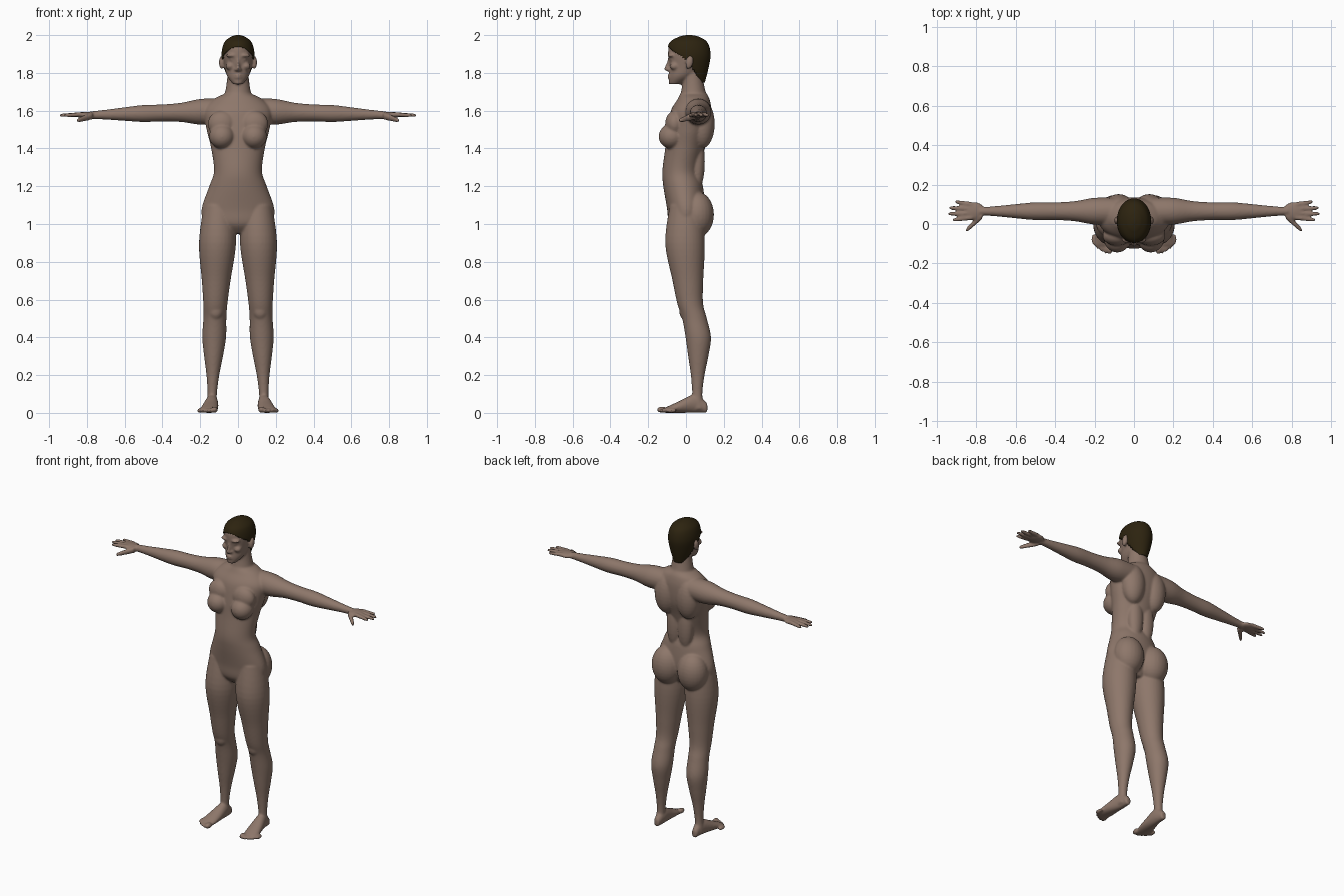
import bpy
import bmesh
import math
from mathutils import Matrix, Vector

default_cube = bpy.data.objects.get("Cube")
if default_cube:
    bpy.data.objects.remove(default_cube, do_unlink=True)


def make_material(name, colour):
    material = bpy.data.materials.new(name)
    material.use_nodes = True
    material.diffuse_color = (*colour, 1)
    shader = material.node_tree.nodes["Principled BSDF"]
    shader.inputs["Base Color"].default_value = (*colour, 1)
    return material


def catmull(before, start, end, after, t):
    """Smooth curve from start to end, passing through both."""
    leave, arrive = (end - before) / 2, (after - start) / 2
    bend = 3 * (end - start) - 2 * leave - arrive
    twist = leave + arrive - 2 * (end - start)
    return start + t * (leave + t * (bend + t * twist))


def refine(rings, steps):
    """Add smoothly interpolated cross-sections between the given ones."""
    smooth = []
    padded = [rings[0], *rings, rings[-1]]
    for before, start, end, after in zip(padded, padded[1:], padded[2:], padded[3:]):
        for step in range(steps):
            smooth.append([catmull(*values, step / steps)
                           for values in zip(before, start, end, after)])
    return smooth + [rings[-1]]


def loft(bm, axis, rings, sides=32, steps=6):
    """Skin elliptical sections: position, two centres, two radii."""
    place = {"x": lambda t, u, v: (t, u, v),
             "y": lambda t, u, v: (u, t, v),
             "z": lambda t, u, v: (u, v, t)}[axis]
    loops = []
    for position, centre_u, centre_v, radius_u, radius_v in refine(rings, steps):
        loop = []
        for side in range(sides):
            angle = math.tau * side / sides
            u = centre_u + radius_u * math.cos(angle)
            v = centre_v + radius_v * math.sin(angle)
            loop.append(bm.verts.new(place(position, u, v)))
        loops.append(loop)
    for lower, upper in zip(loops, loops[1:]):
        for side in range(sides):
            bm.faces.new((lower[side - 1], lower[side], upper[side], upper[side - 1]))
    bm.faces.new(reversed(loops[0]))
    bm.faces.new(loops[-1])


def upright(sections):
    """Central sections from height, half width, front and back."""
    return [(height, 0, (front + back) / 2, half_width, (back - front) / 2)
            for height, half_width, front, back in sections]


def blob(bm, centre, radii, tilt=0):
    matrix = (Matrix.Translation(centre) @ Matrix.Rotation(tilt, 4, "X")
              @ Matrix.Diagonal((*radii, 1)))
    bmesh.ops.create_uvsphere(bm, u_segments=24, v_segments=16, radius=1, matrix=matrix)


def finger(bm, base, tip, base_radius, tip_radius):
    """A tapering finger with a rounded tip."""
    base, tip = Vector(base), Vector(tip)
    radius = Vector((0, base_radius, base_radius))
    end_radius = Vector((0, tip_radius, tip_radius))
    near_tip = base.lerp(tip, 0.85)
    loft(bm, "x", [(*base, *radius.yz), (*near_tip, *end_radius.yz),
                   (*tip, *(end_radius.yz / 2))], sides=16)


def finish(name, bm, material):
    bmesh.ops.recalc_face_normals(bm, faces=bm.faces[:])
    for face in bm.faces:
        face.smooth = True
    mesh = bpy.data.meshes.new(name)
    bm.to_mesh(mesh)
    bm.free()
    mesh.materials.append(material)
    part = bpy.data.objects.new(name, mesh)
    bpy.context.collection.objects.link(part)
    return part


skin = make_material("warm skin", (0.27, 0.185, 0.145))
dark_hair = make_material("dark brown hair", (0.026, 0.017, 0.005))

bm = bmesh.new()

# Arm: round sections on a gently falling line
arm_profile = [(0.1, 0.068), (0.2, 0.068), (0.3, 0.051), (0.4, 0.045),
               (0.5, 0.045), (0.6, 0.036), (0.7, 0.026), (0.78, 0.02)]
loft(bm, "x", [(reach, 0.065, 1.6 - 0.03 * reach, radius, radius)
               for reach, radius in arm_profile])

# Palm, fingers and thumb
blob(bm, (0.81, 0.066, 1.577), (0.055, 0.046, 0.017))
for i in range(4):
    reach = 0.945 - 0.013 * (i - 1.3) ** 2
    finger(bm, (0.82, 0.033 + 0.022 * i, 1.58),
           (reach, 0.02 + 0.031 * i, 1.575), 0.013, 0.01)
finger(bm, (0.77, 0.045, 1.573), (0.852, -0.033, 1.548), 0.02, 0.014)

# Leg: height, depth position and radius, leaning outward to the ankle
leg_profile = [(1.1, 0, 0.08), (0.9, -0.005, 0.098), (0.7, 0.01, 0.076),
               (0.58, 0.022, 0.064), (0.5, 0.045, 0.061), (0.4, 0.065, 0.063),
               (0.3, 0.065, 0.05), (0.2, 0.062, 0.034), (0.1, 0.06, 0.025),
               (0.02, 0.065, 0.028)]
loft(bm, "z", [(height, 0.14 - 0.035 * height, depth, radius, radius * 1.07)
               for height, depth, radius in leg_profile])
blob(bm, (0.118, 0, 0.54), (0.04, 0.036, 0.05))

# Foot: each section rests on the ground
foot_profile = [(0.113, 0.136, 0.018, 0.05), (0.05, 0.137, 0.031, 0.098),
                (-0.04, 0.148, 0.044, 0.06), (-0.11, 0.157, 0.046, 0.028)]
loft(bm, "y", [(depth, centre, top / 2, half_width, top / 2)
               for depth, centre, half_width, top in foot_profile])
for i in range(5):
    size = 0.012 if i else 0.017
    blob(bm, (0.124 + 0.02 * i, -0.126 + 0.003 * i * i, size), (size, 0.028, size))

# Chest, shoulder blade, lower back, seat and ear
blob(bm, (0.085, -0.075, 1.465), (0.068, 0.07, 0.066), tilt=0.25)
blob(bm, (0.085, -0.06, 1.53), (0.075, 0.05, 0.07))
blob(bm, (0.078, 0.085, 1.53), (0.075, 0.067, 0.13))
blob(bm, (0.04, 0.06, 1.33), (0.05, 0.04, 0.15))
blob(bm, (0.092, 0.06, 1.05), (0.095, 0.088, 0.12))
blob(bm, (0.087, 0.018, 1.855), (0.014, 0.02, 0.036), tilt=-0.2)

# Brow, eye, cheek and nostril
blob(bm, (0.034, -0.078, 1.892), (0.03, 0.02, 0.01))
blob(bm, (0.033, -0.071, 1.872), (0.014, 0.014, 0.01))
blob(bm, (0.042, -0.062, 1.835), (0.024, 0.023, 0.02))
blob(bm, (0.009, -0.092, 1.817), (0.01, 0.012, 0.01))

# Mirror every paired part to the other side
copy = bmesh.ops.duplicate(bm, geom=bm.verts[:] + bm.edges[:] + bm.faces[:])
for item in copy["geom"]:
    if isinstance(item, bmesh.types.BMVert):
        item.co.x = -item.co.x

# Torso
loft(bm, "z", upright([
    (0.95, 0.06, -0.05, 0.05), (1, 0.17, -0.09, 0.08), (1.08, 0.192, -0.1, 0.1),
    (1.2, 0.152, -0.12, 0.09), (1.28, 0.127, -0.125, 0.07), (1.4, 0.142, -0.11, 0.1),
    (1.5, 0.166, -0.1, 0.13), (1.6, 0.18, -0.08, 0.135), (1.66, 0.13, -0.045, 0.125),
    (1.69, 0.07, -0.03, 0.11)]), sides=48)

# Neck and head
loft(bm, "z", upright([
    (1.64, 0.08, -0.04, 0.12), (1.74, 0.061, -0.02, 0.095), (1.86, 0.05, -0.02, 0.08)]))
loft(bm, "z", upright([
    (1.74, 0.025, -0.09, -0.03), (1.78, 0.056, -0.09, 0.04), (1.83, 0.07, -0.087, 0.095),
    (1.9, 0.08, -0.095, 0.12), (1.95, 0.072, -0.084, 0.11), (1.99, 0.02, -0.02, 0.05)]))

# Nose and lips
loft(bm, "z", upright([
    (1.81, 0.01, -0.102, -0.06), (1.82, 0.012, -0.117, -0.06),
    (1.86, 0.008, -0.1, -0.06), (1.89, 0.01, -0.094, -0.06)]), sides=16)
for height in (1.787, 1.775):
    blob(bm, (0, -0.083, height), (0.022, 0.016, 0.006))

# Fuse all the volumes into one continuous skin
body = finish("body", bm, skin)
fuse = body.modifiers.new("fuse", "REMESH")
fuse.mode = "VOXEL"
fuse.voxel_size = 0.006
fuse.use_smooth_shade = True
soften = body.modifiers.new("soften", "SMOOTH")
soften.factor = 0.5
soften.iterations = 7

# Short hair: a skull shell trimmed along a sloping hairline
bm = bmesh.new()
loft(bm, "z", upright([
    (1.75, 0.05, -0.05, 0.1), (1.83, 0.077, -0.09, 0.12), (1.9, 0.087, -0.1, 0.13),
    (1.96, 0.073, -0.087, 0.114), (1.99, 0.04, -0.04, 0.072), (2, 0.01, 0, 0.03)]),
    sides=64, steps=12)


def below_hairline(face):
    middle = face.calc_center_median()
    slope = 0.7 if middle.y < 0 else 1.4
    return middle.z < 1.87 - slope * middle.y


bald_faces = [face for face in bm.faces if below_hairline(face)]
bmesh.ops.delete(bm, geom=bald_faces, context="FACES")
hair = finish("short_hair", bm, dark_hair)
thickness = hair.modifiers.new("thickness", "SOLIDIFY")
thickness.thickness = 0.012
thickness.offset = -1
